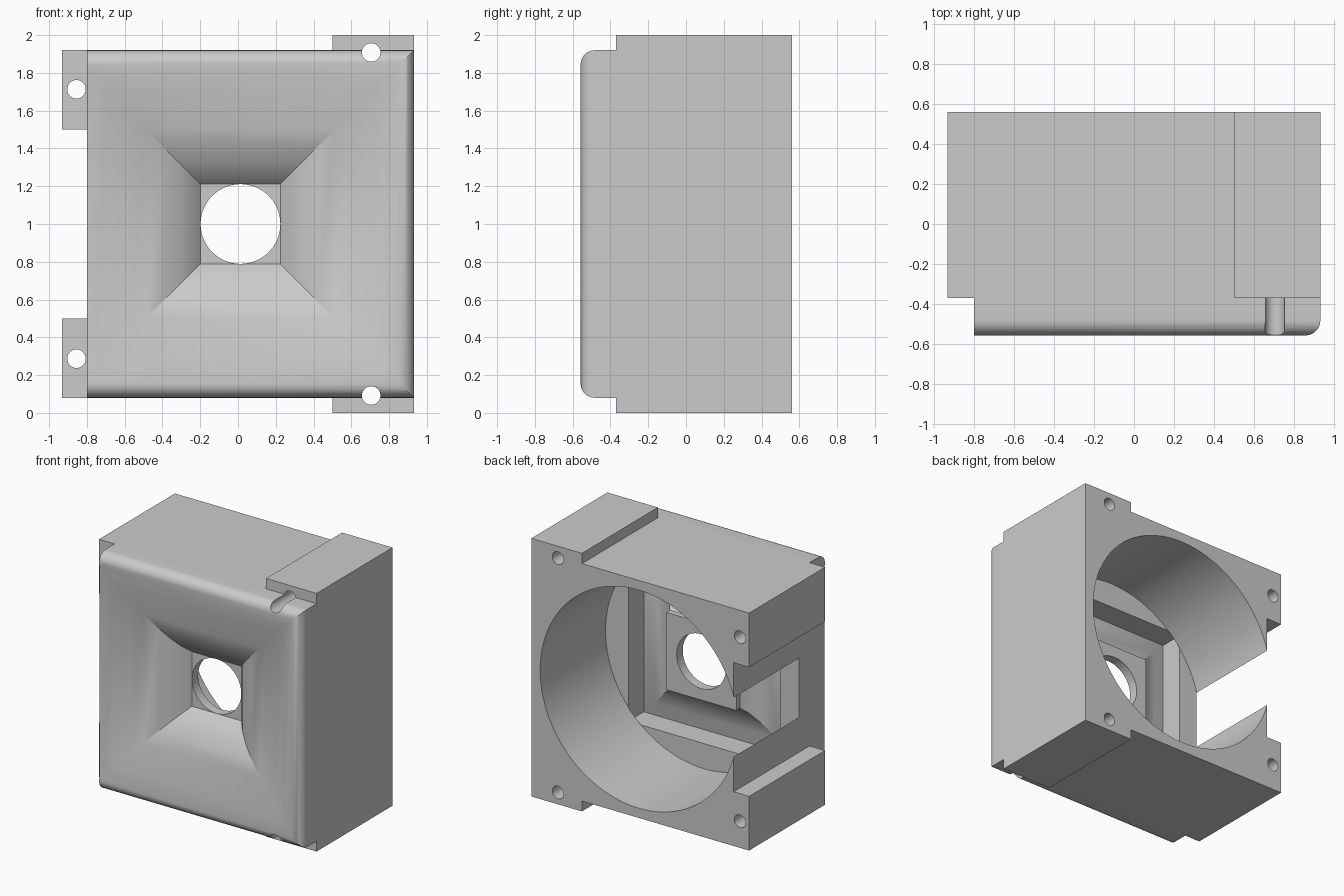
import bpy, bmesh, math
from mathutils import Matrix, Vector

cube = bpy.data.objects.get("Cube")
if cube:
    bpy.data.objects.remove(cube, do_unlink=True)

grey = bpy.data.materials.new("plain_grey")
grey.use_nodes = True
grey.diffuse_color = (0.6, 0.6, 0.6, 1)
grey.node_tree.nodes["Principled BSDF"].inputs["Base Color"].default_value = (0.6, 0.6, 0.6, 1)

CX, CZ = 0.013, 1.0          # axis of the horn and bore
SIDE, BACK, STEP = 0.933, 0.56, -0.37


def finish(bm, name):
    bmesh.ops.recalc_face_normals(bm, faces=bm.faces)
    mesh = bpy.data.meshes.new(name)
    bm.to_mesh(mesh)
    bm.free()
    mesh.materials.append(grey)
    obj = bpy.data.objects.new(name, mesh)
    bpy.context.collection.objects.link(obj)
    return obj


def box(name, x0, x1, y0, y1, z0, z1):
    bm = bmesh.new()
    bmesh.ops.create_cube(bm, size=1)
    for v in bm.verts:
        v.co = Vector((x0 if v.co.x < 0 else x1,
                       y0 if v.co.y < 0 else y1,
                       z0 if v.co.z < 0 else z1))
    return finish(bm, name)


def rod(name, x, z, r, y0, y1, sides):
    bm = bmesh.new()
    bmesh.ops.create_cone(bm, cap_ends=True, segments=sides, radius1=r, radius2=r, depth=y1 - y0,
                          matrix=Matrix.Translation((x, (y0 + y1) / 2, z))
                          @ Matrix.Rotation(math.pi / 2, 4, 'X'))
    return finish(bm, name)


def square_loft(name, profile, closed=False):
    """Join square rings given as (half width, y)."""
    bm = bmesh.new()
    rings = [[bm.verts.new((CX + sx * h, y, CZ + sz * h))
              for sx, sz in ((-1, -1), (1, -1), (1, 1), (-1, 1))] for h, y in profile]
    pairs = list(zip(rings, rings[1:]))
    if closed:
        pairs.append((rings[-1], rings[0]))
    else:
        bm.faces.new(rings[0])
        bm.faces.new(rings[-1])
    for a, b in pairs:
        for i in range(4):
            j = (i + 1) % 4
            bm.faces.new((a[i], a[j], b[j], b[i]))
    return finish(bm, name)


def combine(target, tool, operation):
    tool.hide_render = True
    mod = target.modifiers.new(operation.lower(), 'BOOLEAN')
    mod.operation, mod.solver, mod.object = operation, 'EXACT', tool
    bpy.context.view_layer.objects.active = target
    bpy.ops.object.modifier_apply(modifier=mod.name)
    bpy.data.objects.remove(tool, do_unlink=True)


# Block with flared square horn in front and a rounded outer rim
horn = [(0.212, -0.28), (0.26, -0.335), (0.32, -0.382), (0.4, -0.427), (0.5, -0.468),
        (0.6, -0.502), (0.7, -0.53), (0.78, -0.55), (0.845, -0.558)]
R = 0.075
rim = [(0.92 - R + R * math.sin(a), -0.558 + R - R * math.cos(a))
       for a in (math.pi / 2 * i / 8 for i in range(1, 9))]
body = square_loft("horn_housing", horn + rim + [(0.92, BACK)])

# Flat cut side
combine(body, box("side_cut", -2, -0.8, -1, 1, -1, 3), 'DIFFERENCE')

# Mounting lugs, mirrored top to bottom
for s in (-1, 1):
    z0, z1 = sorted((CZ + s * 0.5, CZ + s * 0.92))
    combine(body, box("side_lug", -SIDE, -0.7, STEP, BACK, z0, z1), 'UNION')
    z0, z1 = sorted((CZ + s * 0.87, CZ + s))
    combine(body, box("edge_lug", 0.5, SIDE, STEP, BACK, z0, z1), 'UNION')

# Round bore from the back, and the pocket behind the horn walls
combine(body, rod("bore", CX, CZ, 0.845, -0.24, 0.7, 128), 'DIFFERENCE')
pocket = [(0.3, -0.239), (0.3, -0.25), (0.34, -0.295), (0.42, -0.345), (0.53, -0.39),
          (0.65, -0.43), (0.65, -0.239)]
combine(body, square_loft("pocket", pocket, closed=True), 'DIFFERENCE')

# Throat plate and its round opening
combine(body, box("throat_plate", CX - 0.3, CX + 0.3, -0.26, -0.206, CZ - 0.3, CZ + 0.3), 'UNION')
combine(body, rod("throat", CX, CZ, 0.211, -0.4, 0, 64), 'DIFFERENCE')

# Screw holes
for s in (-1, 1):
    for x, dz in ((-0.855, 0.713), (0.705, 0.908)):
        combine(body, rod("screw_hole", x, CZ + s * dz, 0.049, -0.8, 0.8, 32), 'DIFFERENCE')

# Smooth curved walls, sharp edges kept
bpy.ops.object.select_all(action='DESELECT')
body.select_set(True)
bpy.context.view_layer.objects.active = body
bpy.ops.object.shade_smooth_by_angle(angle=math.radians(30))
